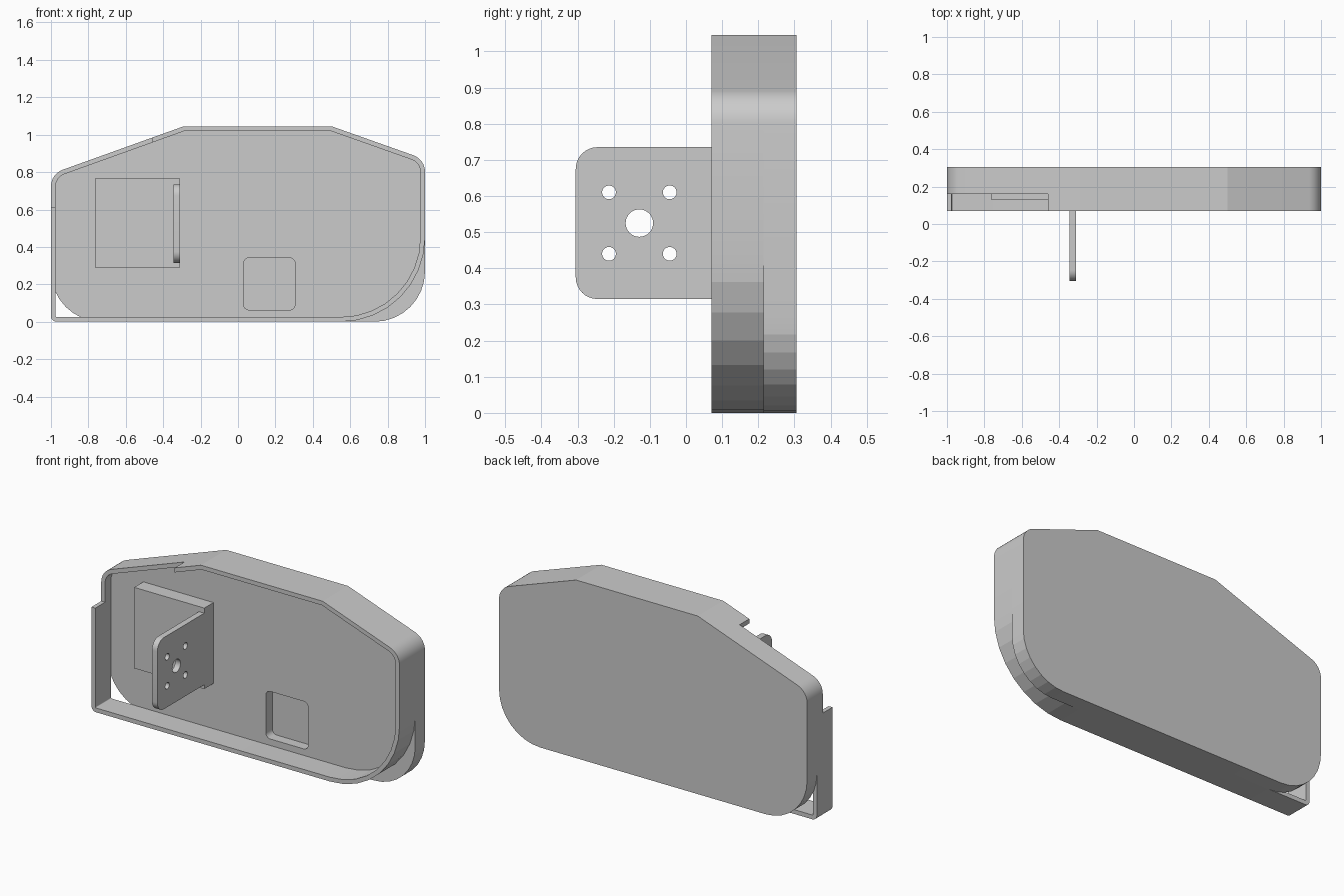
import bpy, bmesh, math
from mathutils import Vector

if "Cube" in bpy.data.objects:
    bpy.data.objects.remove(bpy.data.objects["Cube"])

grey = bpy.data.materials.new("plain grey")
grey.use_nodes = True
grey.diffuse_color = (0.6, 0.6, 0.6, 1)
grey.node_tree.nodes["Principled BSDF"].inputs["Base Color"].default_value = (0.6, 0.6, 0.6, 1)


def rounded(corners, seg=8):
    """Counter-clockwise outline from (u, v, radius) corners."""
    out = []
    for i, (u, v, r) in enumerate(corners):
        p = Vector((u, v))
        if r == 0:
            out.append(p)
            continue
        d1 = (Vector(corners[i - 1][:2]) - p).normalized()
        d2 = (Vector(corners[(i + 1) % len(corners)][:2]) - p).normalized()
        half = d1.angle(d2) / 2
        centre = p + (d1 + d2).normalized() * r / math.sin(half)
        start = p + d1 * r / math.tan(half) - centre
        turn = math.pi - 2 * half
        for k in range(seg + 1):
            a = turn * k / seg
            c, s = math.cos(a), math.sin(a)
            out.append(centre + Vector((start.x * c - start.y * s, start.x * s + start.y * c)))
    return out


def inset(loop, t):
    """Mitred inward offset of a counter-clockwise loop."""
    out = []
    for i, p in enumerate(loop):
        e1 = (p - loop[i - 1]).normalized()
        e2 = (loop[(i + 1) % len(loop)] - p).normalized()
        n1, n2 = Vector((-e1.y, e1.x)), Vector((-e2.y, e2.x))
        out.append(p + (n1 + n2) * t / (1 + n1.dot(n2)))
    return out


def circle(u, v, r, n=32):
    return [Vector((u + r * math.cos(2 * math.pi * k / n), v + r * math.sin(2 * math.pi * k / n)))
            for k in range(n)]


def place(p, d, axis):
    return (d, p.x, p.y) if axis == "x" else (p.x, d, p.y)


def finish(name, bm):
    bmesh.ops.recalc_face_normals(bm, faces=bm.faces)
    mesh = bpy.data.meshes.new(name)
    bm.to_mesh(mesh)
    bm.free()
    mesh.materials.append(grey)
    ob = bpy.data.objects.new(name, mesh)
    bpy.context.collection.objects.link(ob)
    return ob


def prism(name, loops, axis, a, b):
    """Extrude one or more separate outlines from a to b along an axis."""
    bm = bmesh.new()
    for loop in loops:
        ends = [[bm.verts.new(place(p, d, axis)) for p in loop] for d in (a, b)]
        for end in ends:
            bm.faces.new(end)
        for i in range(len(loop)):
            bm.faces.new((ends[0][i - 1], ends[0][i], ends[1][i], ends[1][i - 1]))
    return finish(name, bm)


def wall(name, outer, t, a, b):
    """Closed rim of thickness t following an outline."""
    bm = bmesh.new()
    inner = inset(outer, t)
    rings = [[bm.verts.new(place(p, d, "y")) for p in loop]
             for loop, d in ((outer, a), (outer, b), (inner, b), (inner, a))]
    for k in range(4):
        r, q = rings[k - 1], rings[k]
        for i in range(len(outer)):
            bm.faces.new((r[i - 1], r[i], q[i], q[i - 1]))
    return finish(name, bm)


def activate(ob):
    bpy.ops.object.select_all(action="DESELECT")
    ob.select_set(True)
    bpy.context.view_layer.objects.active = ob


def cut(ob, cutter):
    cutter.hide_render = True
    mod = ob.modifiers.new("cut", "BOOLEAN")
    mod.operation, mod.solver, mod.object = "DIFFERENCE", "EXACT", cutter
    activate(ob)
    bpy.ops.object.modifier_apply(modifier=mod.name)
    bpy.data.objects.remove(cutter)


def smooth(ob, degrees):
    activate(ob)
    bpy.ops.object.shade_smooth_by_angle(angle=math.radians(degrees))


def box(u0, u1, v0, v1, r=0):
    return rounded([(u0, v0, r), (u1, v0, r), (u1, v1, r), (u0, v1, r)])


FRONT, STEP, BACK = 0.07, 0.215, 0.305
upper = [(1, 0.868, 0.095), (0.5, 1.045, 0), (-0.29, 1.045, 0), (-1, 0.79, 0.095)]

# Back plate with a shallow rounded pocket
plate = prism("back_plate", [rounded([(-1, 0, 0.27), (1, 0, 0.27)] + upper)], "y", STEP, BACK)
cut(plate, prism("pocket_cutter", [box(0.03, 0.305, 0.063, 0.342, 0.03)], "y", FRONT, STEP + 0.06))
smooth(plate, 10)

# Thin rim in front, notched at the upper corner
rim = wall("front_rim", rounded([(-1, 0, 0.03), (1, 0, 0.45)] + upper), 0.025, FRONT, STEP)
cut(rim, prism("notch_cutter", [box(-1.2, -0.46, 0.61, 1.2)], "y", 0, 0.16))
smooth(rim, 10)

# Raised mounting pad
prism("mounting_pad", [box(-0.765, -0.31, 0.29, 0.765)], "y", 0.13, STEP)

# Upright bracket with a large centre hole and four screw holes
bracket = prism("bracket", [rounded([(-0.305, 0.315, 0.06), (0.13, 0.315, 0),
                                     (0.13, 0.735, 0), (-0.305, 0.735, 0.06)])], "x", -0.345, -0.31)
holes = [circle(-0.129, 0.525, 0.038)]
holes += [circle(y, z, 0.019) for y in (-0.213, -0.045) for z in (0.44, 0.61)]
cut(bracket, prism("hole_cutter", holes, "x", -0.5, -0.2))
smooth(bracket, 30)
